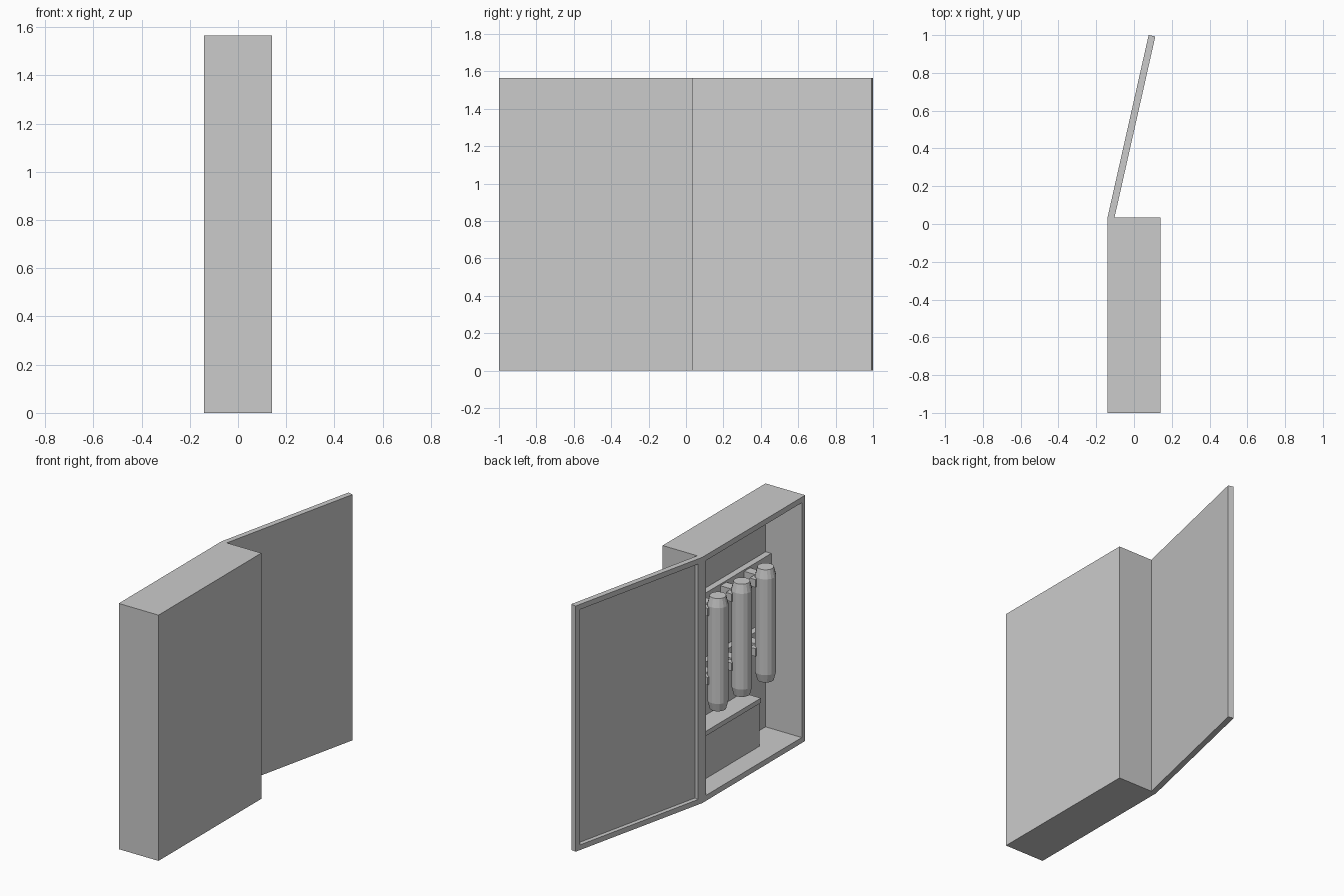
import bpy, bmesh, math
from mathutils import Matrix, Vector

old = bpy.data.objects.get("Cube")
if old:
    bpy.data.objects.remove(old, do_unlink=True)

gray = bpy.data.materials.new("plain_gray")
gray.use_nodes = True
gray.diffuse_color = (0.6, 0.6, 0.6, 1)
gray.node_tree.nodes["Principled BSDF"].inputs["Base Color"].default_value = gray.diffuse_color


def finish(name, bm):
    bmesh.ops.recalc_face_normals(bm, faces=bm.faces)
    mesh = bpy.data.meshes.new(name)
    bm.to_mesh(mesh)
    bm.free()
    mesh.materials.append(gray)
    obj = bpy.data.objects.new(name, mesh)
    bpy.context.collection.objects.link(obj)
    return obj


def block_mesh(lo, hi):
    bm = bmesh.new()
    bmesh.ops.create_cube(bm, size=1)
    lo, hi = Vector(lo), Vector(hi)
    bmesh.ops.scale(bm, vec=hi - lo, verts=bm.verts)
    bmesh.ops.translate(bm, vec=(lo + hi) / 2, verts=bm.verts)
    return bm


def block(name, lo, hi):
    return finish(name, block_mesh(lo, hi))


def tray(name, lo, hi, rim, depth):
    """A box hollowed out from its -x side."""
    bm = block_mesh(lo, hi)
    bm.normal_update()
    mouth = [f for f in bm.faces if f.normal.x < -0.9]
    bmesh.ops.inset_region(bm, faces=mouth, thickness=rim, use_even_offset=True)
    bmesh.ops.inset_region(bm, faces=mouth, thickness=0, depth=-depth)
    return finish(name, bm)


def lathe(name, profile, place, sides=16):
    """Closed solid turned around z from (radius, height) points."""
    bm = bmesh.new()
    rings = [[bm.verts.new((r * math.cos(a), r * math.sin(a), z))
              for a in (math.tau * i / sides for i in range(sides))]
             for r, z in profile]
    for low, high in zip(rings, rings[1:]):
        for i in range(sides):
            j = (i + 1) % sides
            bm.faces.new((low[i], low[j], high[j], high[i]))
    bm.faces.new(rings[0][::-1])
    bm.faces.new(rings[-1])
    obj = finish(name, bm)
    obj.location = place
    return obj


height, wall = 1.565, 0.035
back = 0.115            # inner surface of the back panel

# Cabinet and its open door, both hollow trays
tray("cabinet", (-0.14, -1, 0), (0.14, wall, height), wall, 0.255)
door = tray("door", (0, 0, 0), (0.036, 0.99, height), 0.033, 0.027)
door.matrix_world = Matrix.Translation((-0.14, wall, 0)) @ Matrix.Rotation(math.radians(-12.7), 4, "Z")

# Storage box with lid on the cabinet floor
block("storage_box", (-0.008, -0.73, wall), (back, -0.13, 0.31))
block("storage_box_lid", (-0.013, -0.735, 0.31), (back, -0.125, 0.34))

# Rails across the back panel
rails = {"upper": 1.08, "lower": 0.64}
for label, z in rails.items():
    block(label + "_rail", (back - 0.04, -0.965, z), (back, 0, z + 0.07))

# Three cylinders, each held by two arms with clips
profile = [(0.048, 0.477), (0.0615, 0.53), (0.0615, 1.14), (0.048, 1.195)]
for n in range(3):
    y = -0.4825 + 0.24 * (1 - n)
    lathe(f"cylinder_{n + 1}", profile, (-0.055, y, 0))
    for label, z in rails.items():
        block(f"{label}_arm_{n + 1}", (-0.02, y - 0.03, z), (back - 0.04, y + 0.03, z + 0.06))
        block(f"{label}_clip_{n + 1}", (-0.03, y - 0.068, z), (0.01, y + 0.068, z + 0.05))
